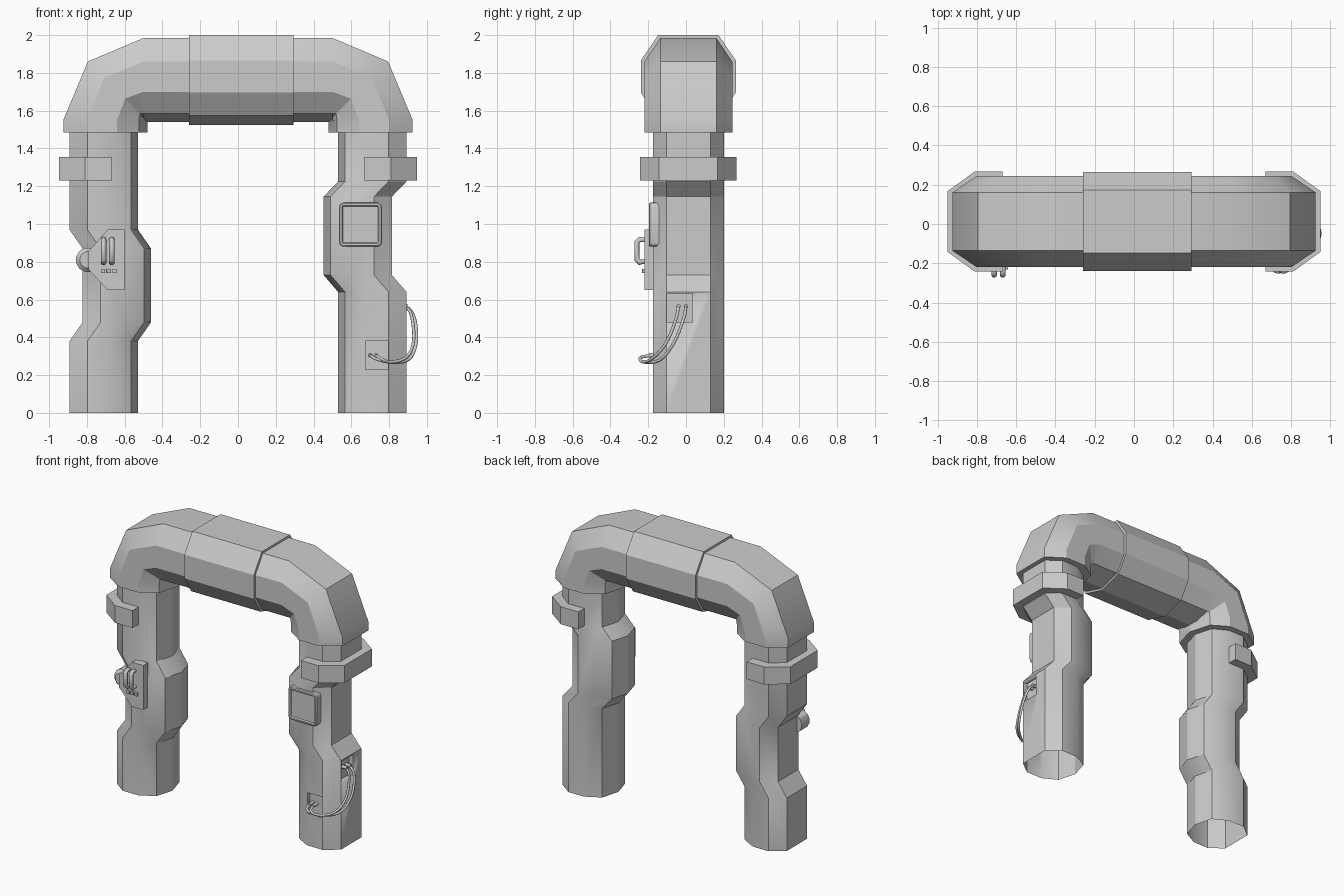
import bpy, bmesh, math
from mathutils import Vector

if "Cube" in bpy.data.objects:
    bpy.data.objects.remove(bpy.data.objects["Cube"])

YC = 0.0125  # the frame sits slightly behind centre


def finish(name, bm, angle=30):
    bmesh.ops.recalc_face_normals(bm, faces=bm.faces)
    me = bpy.data.meshes.new(name)
    bm.to_mesh(me)
    bm.free()
    ob = bpy.data.objects.new(name, me)
    bpy.context.collection.objects.link(ob)
    bpy.ops.object.select_all(action='DESELECT')
    ob.select_set(True)
    bpy.context.view_layer.objects.active = ob
    bpy.ops.object.shade_smooth_by_angle(angle=math.radians(angle))
    return ob


def loft(name, rings, cap=True):
    bm = bmesh.new()
    vs = [[bm.verts.new(p) for p in r] for r in rings]
    n = len(vs[0])
    for a, b in zip(vs, vs[1:]):
        for i in range(n):
            j = (i + 1) % n
            bm.faces.new((a[i], a[j], b[j], b[i]))
    if cap:
        bm.faces.new(vs[0])
        bm.faces.new(vs[-1])
    return finish(name, bm)


def box(name, lo, hi, bevel=0.0):
    bm = bmesh.new()
    bmesh.ops.create_cube(bm, size=1)
    for v in bm.verts:
        v.co = [(lo[k] + hi[k]) / 2 + v.co[k] * (hi[k] - lo[k]) for k in range(3)]
    if bevel:
        bmesh.ops.bevel(bm, geom=list(bm.edges), offset=bevel, segments=2, profile=0.5, affect='EDGES')
    return finish(name, bm)


def tube(name, pts, r, cyclic=False, kind='NURBS'):
    cu = bpy.data.curves.new(name, 'CURVE')
    cu.dimensions = '3D'
    cu.bevel_depth, cu.bevel_resolution = r, 2
    cu.use_fill_caps, cu.resolution_u = True, 6
    sp = cu.splines.new(kind)
    sp.points.add(len(pts) - 1)
    for p, c in zip(sp.points, pts):
        p.co = (*c, 1)
    sp.use_cyclic_u = cyclic
    if kind == 'NURBS':
        sp.order_u, sp.use_endpoint_u = 3, True
    ob = bpy.data.objects.new(name, cu)
    bpy.context.collection.objects.link(ob)
    return ob


def section(half):
    # closed nine-sided profile from (depth from outer side, half width)
    return half + [(0.0 + d, -y) for d, y in reversed(half) if y > 0]


LEG = section([(0, .116), (.095, .1875), (.22, .1875), (.325, .13), (.362, 0)])
ARCH = section([(0, .148), (.125, .2325), (.285, .2325), (.40, .16), (.445, 0)])

# legs: nine-sided columns with a sideways jog
jogs = {'left': (-1, .07, (.38, .48, .87, .97)), 'right': (1, -.077, (.64, .73, 1.145, 1.225))}
legs = {}
for side, (s, shift, z) in jogs.items():
    stations = [(0, 0), (z[0], 0), (z[1], shift), (z[2], shift), (z[3], 0), (1.50, 0)]
    rings = [[(s * (.892 - d) + dx, y + YC, h) for d, y in LEG] for h, dx in stations]
    legs[side] = loft(side + '_leg', rings)

# cable sockets sunk into the right leg
for i, (lo, hi) in enumerate([((.86, -.10, .48), (1.0, .035, .632)),
                              ((.674, -.3, .23), (.794, -.145, .38))]):
    cutter = box('socket_cutter', lo, hi)
    cutter.hide_render = True
    m = legs['right'].modifiers.new('socket', 'BOOLEAN')
    m.operation, m.object, m.solver = 'DIFFERENCE', cutter, 'EXACT'
    bpy.context.view_layer.objects.active = legs['right']
    bpy.ops.object.modifier_apply(modifier=m.name)
    bpy.data.objects.remove(cutter)

# leg feet are open
for ob in legs.values():
    bm = bmesh.new()
    bm.from_mesh(ob.data)
    bmesh.ops.delete(bm, geom=[f for f in bm.faces if all(v.co.z < .01 for v in f.verts)],
                     context='FACES')
    bm.to_mesh(ob.data)
    bm.free()

# overhead arch: one bend defined on the right, mirrored for the left
bend = [lambda d: (.925 - d, 1.485), lambda d: (.925 - d, 1.55),
        lambda d: (.795 - .69 * d, 1.86 - .69 * d), lambda d: (.5, 1.985 - d)]
rings = []
for s, fs in ((-1, bend), (1, bend[::-1])):
    for f in fs:
        rings.append([(s * f(d)[0], y + YC, f(d)[1]) for d, y in ARCH])
loft('overhead_arch', rings)

# sleeve around the middle of the arch
loft('arch_sleeve', [[(x, y * 1.08 + YC, 2.0 - d * 1.067) for d, y in ARCH] for x in (-.26, .293)])

# collars wrapped around the outer half of each leg
collar = [(.67, -.255), (.81, -.255), (.948, -.155), (.948, .155), (.81, .255), (.67, .255)]
for side, s in (('left', -1), ('right', 1)):
    loft(side + '_collar', [[(s * x, y + YC, z) for x, y in collar] for z in (1.23, 1.355)])

# display screen with rounded corners and a raised rim
bm = bmesh.new()
bmesh.ops.create_cube(bm, size=1)
for v in bm.verts:
    v.co = (.648 + v.co.x * .228, -.165 + v.co.y * .05, .997 + v.co.z * .234)
bmesh.ops.bevel(bm, geom=[e for e in bm.edges if abs((e.verts[0].co - e.verts[1].co).y) > .01],
                offset=.025, segments=3, profile=.5, affect='EDGES')
bm.normal_update()
front = [f for f in bm.faces if f.normal.y < -.9]
bmesh.ops.inset_region(bm, faces=front, thickness=.006, depth=.006)
bmesh.ops.inset_region(bm, faces=front, thickness=.01, depth=0)
bmesh.ops.inset_region(bm, faces=front, thickness=.006, depth=-.008)
finish('display_screen', bm)

# control plate with a round side boss
plate = [(-.6, .97), (-.69, .97), (-.792, .855), (-.792, .76), (-.69, .65), (-.6, .65)]
loft('control_plate', [[(x, y, z) for x, z in plate] for y in (-.22, -.165)])
loft('plate_boss', [[(-.793 + r * math.cos(a), y, .81 + r * math.sin(a))
                     for a in [math.tau * (i + .5) / 12 for i in range(12)]]
                    for y, r in ((-.20, .045), (-.18, .066), (-.09, .066))])

# pair of loop handles and a row of buttons
for i, x in enumerate((-.712, -.668)):
    loop = [(x, -.207, .805), (x, -.207, .915), (x, -.245, .918), (x, -.26, .903),
            (x, -.26, .812), (x, -.245, .797)]
    tube(f'handle_{i}', loop, .0145, True, 'POLY')
for i, x in enumerate((-.715, -.684, -.653)):
    box(f'button_{i}', (x - .011, -.232, .74), (x + .011, -.21, .763), .002)

# twin cables looping from the side socket to the front socket
for i in range(2):
    y, ex = -.04 + .04 * i, .70 + .03 * i
    o = .015 * i
    pts = [(.86, y, .565), (.90, y, .565), (.925 + o, y - .01, .50), (.935 + o, y - .06, .37),
           (.895 + o, y - .135, .285 - o), (.80, -.225, .265), (ex + .03, -.25, .285), (ex, -.225, .302),
           (ex, -.145, .305)]
    tube(f'cable_{i}', pts, .0085)
    for j, (a, b) in enumerate((((.86, y, .565), (.897, y, .565)), ((ex, -.145, .305), (ex, -.195, .305)))):
        tube(f'cable_plug_{i}_{j}', [a, b], .012, kind='POLY')
